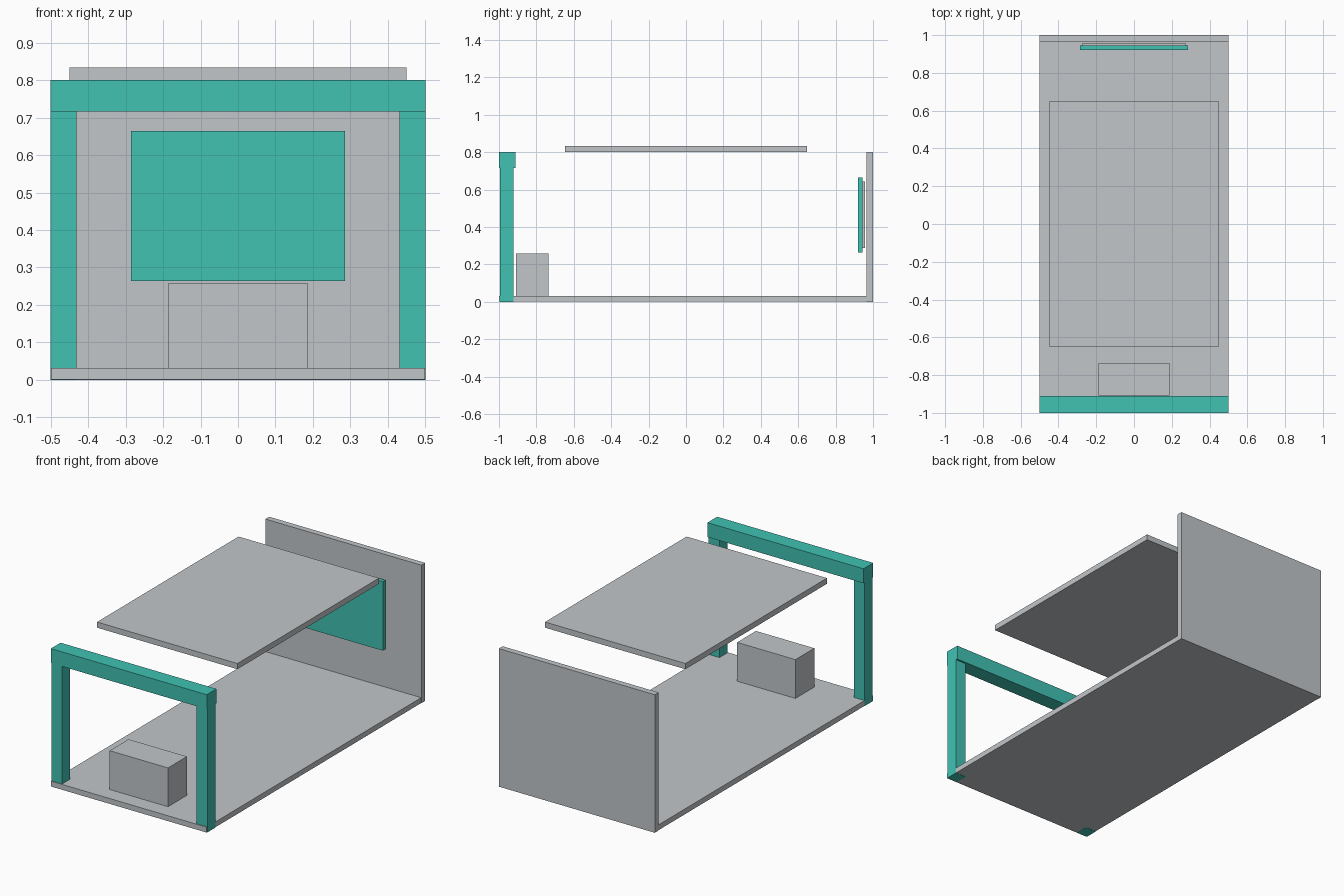
import bpy

if "Cube" in bpy.data.objects:
    bpy.data.objects.remove(bpy.data.objects["Cube"])


def material(name, rgb):
    m = bpy.data.materials.new(name)
    m.diffuse_color = (*rgb, 1.0)
    m.use_nodes = True
    m.node_tree.nodes["Principled BSDF"].inputs["Base Color"].default_value = m.diffuse_color
    return m


GREY = material("light grey", (0.54, 0.565, 0.585))
TEAL = material("teal", (0.052, 0.54, 0.45))


def box(name, x, y, z, mat):
    """Box from (min, max) ranges on each axis."""
    ranges = (x, y, z)
    bpy.ops.mesh.primitive_cube_add(size=1, location=[(a + b) / 2 for a, b in ranges])
    ob = bpy.context.object
    ob.name = name
    ob.scale = [b - a for a, b in ranges]
    bpy.ops.object.transform_apply(location=False, rotation=False, scale=True)
    ob.data.materials.append(mat)
    return ob


# Main slabs
box("floor", (-0.499, 0.499), (-1.0, 0.965), (0.001, 0.032), GREY)
box("back_wall", (-0.5, 0.5), (0.965, 1.0), (0.0, 0.8), GREY)
box("roof_panel", (-0.45, 0.45), (-0.648, 0.648), (0.8, 0.833), GREY)

# Entrance frame: two posts and a beam
for side, x in (("left", (-0.5, -0.431)), ("right", (0.431, 0.5))):
    box(f"{side}_post", x, (-0.995, -0.922), (0.0, 0.716), TEAL)
box("top_beam", (-0.5, 0.5), (-1.0, -0.911), (0.716, 0.8), TEAL)

# Counter just behind the entrance
box("counter", (-0.187, 0.187), (-0.908, -0.735), (0.032, 0.257), GREY)

# Display board with its mounting plate, standing off the back wall
box("display_board", (-0.285, 0.285), (0.92, 0.944), (0.264, 0.664), TEAL)
box("mounting_plate", (-0.273, 0.273), (0.944, 0.957), (0.287, 0.643), GREY)
